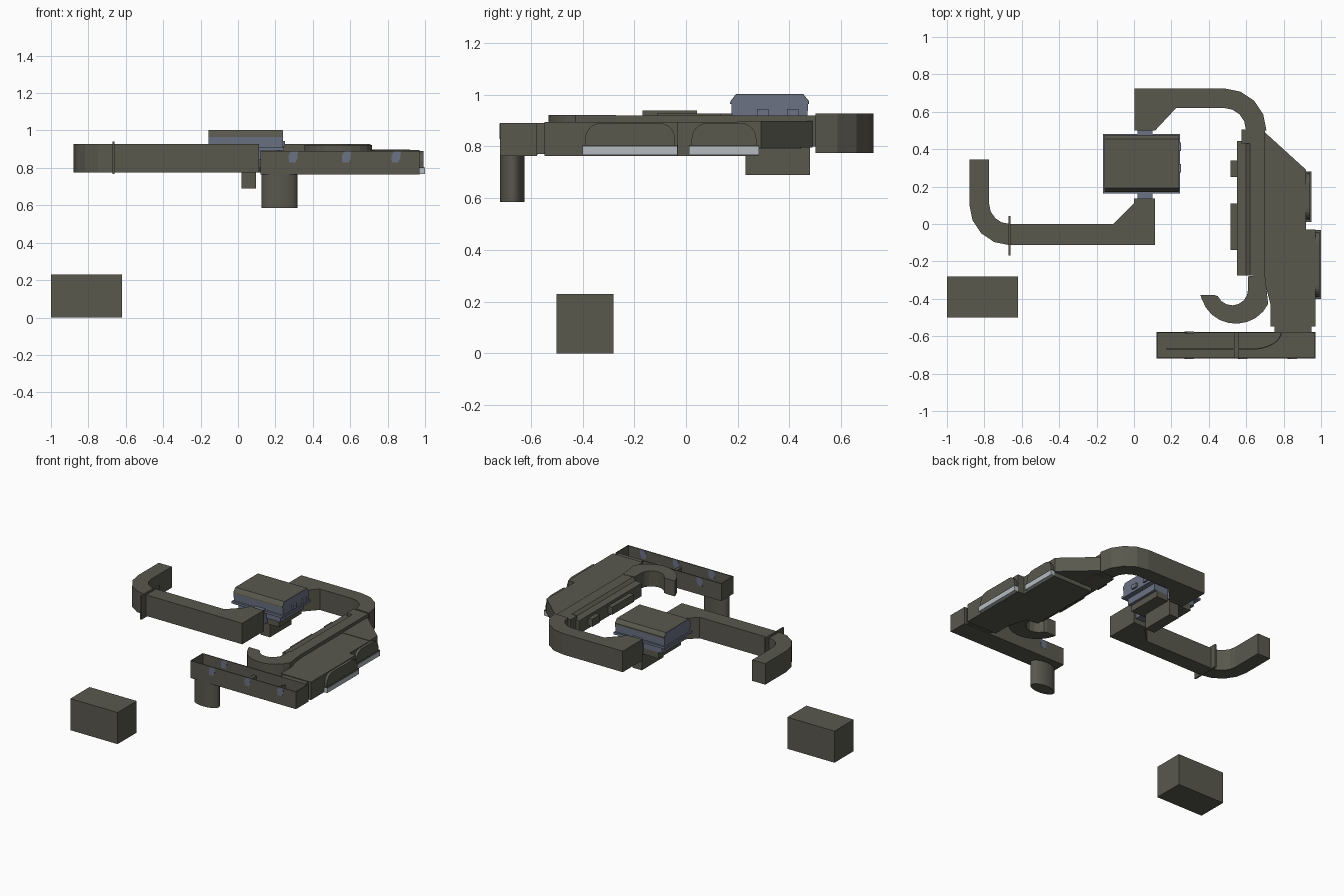
import bpy, bmesh, math


def material(name, rgb):
    m = bpy.data.materials.new(name)
    m.diffuse_color = (*rgb, 1)
    return m


OLIVE = material("olive brown", (0.10, 0.098, 0.076))
BLUE = material("slate blue", (0.15, 0.17, 0.235))
PALE = material("pale grey", (0.46, 0.50, 0.53))


def prism(name, pts, a, b, mat=OLIVE, axis="z", smooth=False):
    """Extrude a 2D outline from a to b. z: (x,y), x: (y,z), y: (x,z)."""
    place = {"z": lambda p, h: (p[0], p[1], h),
             "x": lambda p, h: (h, p[0], p[1]),
             "y": lambda p, h: (p[0], h, p[1])}[axis]
    bm = bmesh.new()
    lo = [bm.verts.new(place(p, a)) for p in pts]
    hi = [bm.verts.new(place(p, b)) for p in pts]
    bm.faces.new(lo)
    bm.faces.new(hi)
    n = len(pts)
    for i in range(n):
        j = (i + 1) % n
        bm.faces.new((lo[i], lo[j], hi[j], hi[i]))
    bmesh.ops.recalc_face_normals(bm, faces=bm.faces)
    me = bpy.data.meshes.new(name)
    bm.to_mesh(me)
    bm.free()
    me.materials.append(mat)
    ob = bpy.data.objects.new(name, me)
    bpy.context.collection.objects.link(ob)
    if smooth:
        bpy.context.view_layer.objects.active = ob
        ob.select_set(True)
        bpy.ops.object.shade_smooth_by_angle(angle=math.radians(40))
        ob.select_set(False)
    return ob


def box(name, x0, x1, y0, y1, z0, z1, mat=OLIVE):
    return prism(name, [(x0, y0), (x1, y0), (x1, y1), (x0, y1)], z0, z1, mat)


def arc(cx, cy, rx, ry, a0, a1, n):
    return [(cx + rx * math.cos(math.radians(a0 + (a1 - a0) * i / n)),
             cy + ry * math.sin(math.radians(a0 + (a1 - a0) * i / n))) for i in range(n + 1)]


# Separate box on the ground
box("ground_box", -1, -0.62, -0.5, -0.28, 0, 0.23)

# Left duct: flared mouth, straight run, elbow, outlet
prism("left_duct",
      [(0.113, -0.113), (0.113, 0.135), (0, 0.135), (0, 0.11), (-0.11, 0)]
      + arc(-0.665, 0.11, 0.11, 0.11, 270, 180, 4) + [(-0.775, 0.345), (-0.88, 0.345)]
      + arc(-0.665, 0.102, 0.215, 0.215, 180, 270, 4), 0.775, 0.928)
box("left_duct_flange", -0.671, -0.66, -0.168, 0.043, 0.768, 0.94)

# Back duct: mirrored flare, run and elbow into the hood
prism("back_duct",
      [(0.002, 0.725), (0.002, 0.5), (0.113, 0.5), (0.225, 0.62)]
      + arc(0.483, 0.505, 0.115, 0.115, 90, 0, 4)
      + arc(0.483, 0.5, 0.225, 0.225, 0, 90, 4), 0.775, 0.928)
box("back_duct_collar", 0.575, 0.70, 0.43, 0.505, 0.80, 0.92)

# Central fan unit
profile = [(0.178, 0.905), (0.175, 0.972), (0.195, 1.0), (0.452, 1.0), (0.472, 0.972), (0.47, 0.905)]
prism("fan_unit_body", profile, -0.158, 0.24, BLUE, "x")
prism("fan_unit_lid", [(0.17, 0.965), (0.172, 0.975), (0.193, 1.002), (0.454, 1.002),
                       (0.476, 0.975), (0.476, 0.965)], -0.157, 0.239, OLIVE, "x")
box("fan_unit_rim", -0.165, 0.245, 0.163, 0.482, 0.893, 0.91, BLUE)
box("fan_unit_tray", -0.13, 0.21, 0.19, 0.46, 0.845, 0.894, BLUE)
box("fan_unit_neck", 0.02, 0.098, 0.125, 0.51, 0.81, 0.918, BLUE)
box("fan_unit_base", -0.10, 0.19, 0.2, 0.46, 0.80, 0.846)
box("fan_unit_lower_box", 0.02, 0.096, 0.23, 0.48, 0.69, 0.805)
for i, y in enumerate((0.275, 0.39)):
    box(f"fan_unit_latch_{i}", 0.239, 0.252, y, y + 0.045, 0.915, 0.945, BLUE)

# Hood: low slab, slanted back shoulder and raised trunk
prism("hood_body", [(0.60, 0.28), (0.92, 0.28), (0.92, -0.03), (0.971, -0.03), (0.971, -0.548),
                    (0.73, -0.548), (0.73, -0.43), (0.69, -0.28), (0.60, -0.27)], 0.764, 0.895)
prism("hood_shoulder", [(0.58, 0.48), (0.70, 0.49), (0.92, 0.29), (0.92, 0.2), (0.58, 0.2)],
      0.795, 0.898)
prism("hood_trunk", [(0.55, 0.80), (0.70, 0.79), (0.70, 0.92), (0.62, 0.92), (0.60, 0.90),
                     (0.55, 0.895)], -0.275, 0.445, OLIVE, "y")
for i, (y0, y1) in enumerate(((0.25, 0.34), (-0.14, 0.11))):
    box(f"trunk_side_block_{i}", 0.517, 0.552, y0, y1, 0.82, 0.875)

# Curved hook at the front of the trunk
prism("hood_hook",
      [(0.70, -0.27), (0.61, -0.28), (0.61, -0.34)]
      + arc(0.525, -0.35, 0.085, 0.085, 0, -155, 7) + [(0.43, -0.38), (0.355, -0.38)]
      + arc(0.545, -0.35, 0.19, 0.183, 197, 335, 9), 0.81, 0.922)

# Arched intake panels with pale lip strips on the right side
for i, (x, y0, y1) in enumerate(((0.969, -0.4, -0.032), (0.918, 0.012, 0.282))):
    c = (y0 + y1) / 2
    h = (y1 - y0) / 2 - 0.01
    arch = [(c + h, 0.80), (c + h, 0.83)] + arc(c + h - 0.06, 0.83, 0.06, 0.06, 10, 90, 5) \
        + arc(c - h + 0.06, 0.83, 0.06, 0.06, 90, 170, 5) + [(c - h, 0.83), (c - h, 0.80)]
    prism(f"intake_arch_{i}", arch, x, x + 0.022, OLIVE, "x")
    box(f"intake_ledge_{i}", x, x + 0.028, y0, y1, 0.799, 0.806)
    box(f"intake_strip_{i}", x, x + 0.03, y0, y1, 0.766, 0.80, PALE)

# Connector between hood and front trough
box("trough_connector", 0.75, 0.95, -0.58, -0.545, 0.77, 0.89)

# Open front trough
box("trough_floor", 0.12, 0.971, -0.72, -0.577, 0.764, 0.772)
box("trough_front_wall", 0.12, 0.971, -0.72, -0.714, 0.764, 0.89)
box("trough_back_wall", 0.12, 0.971, -0.583, -0.577, 0.764, 0.89)
box("trough_left_wall", 0.12, 0.126, -0.72, -0.577, 0.764, 0.89)
box("trough_right_wall", 0.965, 0.971, -0.72, -0.577, 0.764, 0.89)
box("trough_rib", 0.535, 0.558, -0.718, -0.579, 0.767, 0.845)
outer = arc(0.63, -0.575, 0.162, 0.097, 270, 360, 8)
inner = arc(0.63, -0.575, 0.156, 0.091, 360, 270, 8)
prism("trough_guide_vane", [(0.17, -0.672)] + outer + inner + [(0.17, -0.666)], 0.767, 0.84)

# Blue slanted brackets: three through the front wall, one through the back wall
for i, (x, y) in enumerate(((0.295, -0.717), (0.58, -0.717), (0.845, -0.717), (0.295, -0.58))):
    prism(f"trough_bracket_{i}",
          [(x - 0.022, 0.828), (x + 0.012, 0.828), (x + 0.022, 0.85), (x + 0.026, 0.889),
           (x - 0.01, 0.889), (x - 0.025, 0.865)], y - 0.0045, y + 0.0045, BLUE, "y")

# Oval drop pipe under the trough
prism("drop_pipe", arc(0.222, -0.672, 0.096, 0.048, 0, 348.75, 31), 0.585, 0.768, smooth=True)
